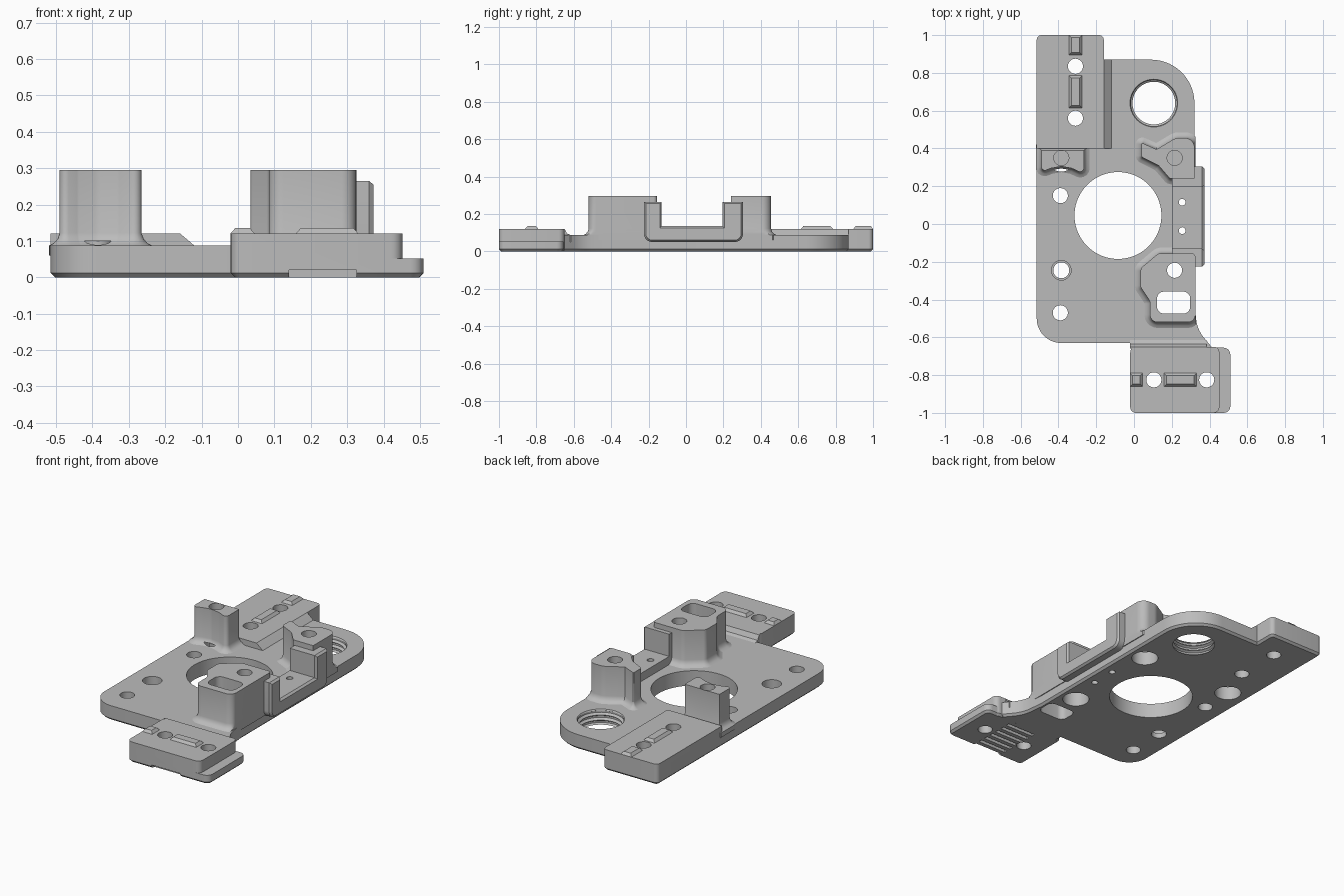
import bpy, bmesh, math
from mathutils import Vector

if "Cube" in bpy.data.objects:
    bpy.data.objects.remove(bpy.data.objects["Cube"])

gray = bpy.data.materials.new("light gray")
gray.use_nodes = True
gray.diffuse_color = (0.5, 0.5, 0.5, 1)
gray.node_tree.nodes["Principled BSDF"].inputs["Base Color"].default_value = gray.diffuse_color


def rounded(corners, steps=8):
    """Outline from (x, y, radius) corners, counter-clockwise."""
    out, n = [], len(corners)
    for i, (x, y, r) in enumerate(corners):
        p = Vector((x, y))
        a = Vector(corners[i - 1][:2]) - p
        b = Vector(corners[(i + 1) % n][:2]) - p
        if r == 0:
            out.append(p)
            continue
        t = min(r / math.tan(a.angle(b) / 2), a.length * 0.49, b.length * 0.49)
        p0, p1 = p + a.normalized() * t, p + b.normalized() * t
        for k in range(steps + 1):
            # conic blend that closely follows a circular fillet
            u, w = k / steps, math.sin(a.angle(b) / 2)
            c0, c1, c2 = (1 - u) ** 2, 2 * u * (1 - u) * w, u * u
            out.append((p0 * c0 + p * c1 + p1 * c2) / (c0 + c1 + c2))
    return out


def rect(x0, x1, y0, y1, r=0.0):
    return rounded([(x0, y0, r), (x1, y0, r), (x1, y1, r), (x0, y1, r)], 5)


def circle(x, y, r, n=40):
    return [Vector((x + r * math.cos(2 * math.pi * k / n),
                    y + r * math.sin(2 * math.pi * k / n))) for k in range(n)]


def offset(pts, d):
    out = []
    for i, p in enumerate(pts):
        e0 = (p - pts[i - 1]).normalized()
        e1 = (pts[(i + 1) % len(pts)] - p).normalized()
        n0, n1 = Vector((e0.y, -e0.x)), Vector((e1.y, -e1.x))
        out.append(p + (n0 + n1) * d / max(1 + n0.dot(n1), 0.3))
    return out


def loft(bm, pts, levels, axis="z", xmax=9):
    """Stack the outline at (height, growth) levels and cap both ends."""
    rings = []
    for h, d in levels:
        ring = []
        for p in (offset(pts, d) if d else pts):
            x, y = min(p.x, xmax), p.y
            co = {"z": (x, y, h), "x": (h, x, y), "y": (x, h, y)}[axis]
            ring.append(bm.verts.new(co))
        rings.append(ring)
    faces = [bm.faces.new(rings[0][::-1]), bm.faces.new(rings[-1])]
    for lo, hi in zip(rings, rings[1:]):
        for i in range(len(lo)):
            faces.append(bm.faces.new((lo[i - 1], lo[i], hi[i], hi[i - 1])))
    bmesh.ops.recalc_face_normals(bm, faces=faces)


parts = []


def to_object(name, bm):
    mesh = bpy.data.meshes.new(name)
    bm.to_mesh(mesh)
    bm.free()
    ob = bpy.data.objects.new(name, mesh)
    bpy.context.collection.objects.link(ob)
    mesh.materials.append(gray)
    return ob


def part(name, pts, levels, axis="z", xmax=9):
    bm = bmesh.new()
    loft(bm, pts, levels, axis, xmax)
    parts.append(to_object(name, bm))


def slab(top, cut=0.012):
    return [(0, -cut), (cut, 0), (top, 0)]


# Main plate with rounded corners and a curved neck to the front pad
part("base_plate", rounded([
    (-.515, -.63, .13), (0, -.63, 0), (0, -.69, 0), (.40, -.69, 0), (.41, -.65, 0),
    (.335, -.56, .3), (.32, -.42, 0), (.32, .87, .23), (-.515, .87, 0)], 14), slab(.087))

# Raised pads and their ramps
part("back_pad", rounded([(-.515, .4, 0), (-.16, .4, 0), (-.16, 1, .025), (-.515, 1, .025)]), slab(.121))
part("back_pad_ramp", [Vector(p) for p in ((-.17, .05), (-.12, .05), (-.12, .087), (-.135, .1), (-.16, .121), (-.17, .121))],
     [(.4, 0), (.87, 0)], "y")
part("front_pad", rect(-.02, .452, -1, -.65, .03), slab(.121))
part("front_flange", rect(-.02, .51, -1, -.655, .035), slab(.052))
part("front_pad_ramp", [Vector(p) for p in ((-.66, .05), (-.615, .05), (-.615, .087), (-.635, .095), (-.65, .121), (-.66, .121))],
     [(-.02, 0), (.385, 0)], "x")

# Tapered locating ribs on the pads
for name, box in (("back_rib_outer", (-.345, -.275, .895, 1)), ("back_rib_inner", (-.345, -.275, .615, .785)),
                  ("front_rib_outer", (-.02, .045, -.86, -.79)), ("front_rib_inner", (.16, .33, -.86, -.79))):
    part(name, rect(*box), [(.1, 0), (.121, 0), (.136, -.013)])

# Standing posts with flared feet
flare = [(.06, .03), (.087, .03), (.094, .016), (.105, .006), (.122, 0), (.295, 0)]
part("front_post", rounded([
    (.035, -.235, .03), (.035, -.335, .03), (.085, -.41, .04), (.085, -.52, .04), (.325, -.52, .04),
    (.325, -.155, .02), (.13, -.155, .04)]), flare, xmax=.325)
part("back_post", rounded([
    (.04, .355, .01), (.13, .31, .02), (.19, .24, .02), (.32, .24, 0), (.32, .455, .085),
    (.22, .455, .06), (.12, .395, 0), (.04, .43, .005)]), flare, xmax=.325)
part("side_post", rounded([
    (-.49, .39, 0), (-.49, .275, .025), (-.44, .295, .03), (-.385, .305, .05), (-.33, .295, .03),
    (-.265, .265, .02), (-.265, .39, 0)], 5), flare)

# U-shaped saddle on the side edge
part("saddle", rounded([
    (-.225, .05, .045), (.305, .05, .045), (.305, .265, 0), (.195, .265, 0), (.195, .135, 0),
    (-.13, .135, 0), (-.13, .265, 0), (-.225, .265, 0)]), [(.2, 0), (.36, 0), (.372, -.01)], "x")

# Cutter for all holes
cut = bmesh.new()
through = [(-.1, 0), (.5, 0)]
loft(cut, circle(-.085, .045, .23, 80), through)
loft(cut, circle(.105, .64, .113, 64), through)
for z in (.0, .03, .06):
    loft(cut, circle(.105, .64, .113, 64), [(z - .002, 0), (z + .008, .013), (z + .018, .013), (z + .026, 0)])
loft(cut, circle(.105, .64, .115, 64), [(.07, 0), (.1, .02)])
for x, y in ((-.31, .835), (-.31, .56), (-.39, .15), (-.39, -.47), (.105, -.825), (.385, -.825)):
    loft(cut, circle(x, y, .04), through)
loft(cut, circle(-.385, -.245, .042), through)
loft(cut, circle(-.385, -.245, .052), [(.03, 0), (.2, 0)])
for x, y in ((-.385, .35), (.215, .35), (.215, -.245)):
    loft(cut, circle(x, y, .04), through)
    loft(cut, circle(x, y, .073), [(-.1, 0), (.1, 0)])
loft(cut, rect(.122, .297, -.474, -.358, .035), through)
for y in (.115, -.035):
    loft(cut, circle(.255, y, .018, 20), through)
# Grip grooves under the front pad
for i in range(7):
    y = -.985 + i * .047
    loft(cut, rect(.14, .325, y - (.05 if i == 0 else .011), y + .011), [(-.05, 0), (.02, 0)])
cutter = to_object("hole_cutter", cut)
cutter.hide_render = True

# Cut the holes, then shade
for ob in parts:
    mod = ob.modifiers.new("holes", "BOOLEAN")
    mod.operation, mod.solver, mod.use_self, mod.object = "DIFFERENCE", "EXACT", True, cutter
bpy.context.view_layer.update()
graph = bpy.context.evaluated_depsgraph_get()
meshes = [bpy.data.meshes.new_from_object(ob.evaluated_get(graph)) for ob in parts]
for ob, mesh in zip(parts, meshes):
    ob.modifiers.clear()
    ob.data = mesh
    ob.select_set(True)
bpy.context.view_layer.objects.active = parts[0]
bpy.data.objects.remove(cutter)
bpy.ops.object.shade_smooth_by_angle(angle=math.radians(30))
